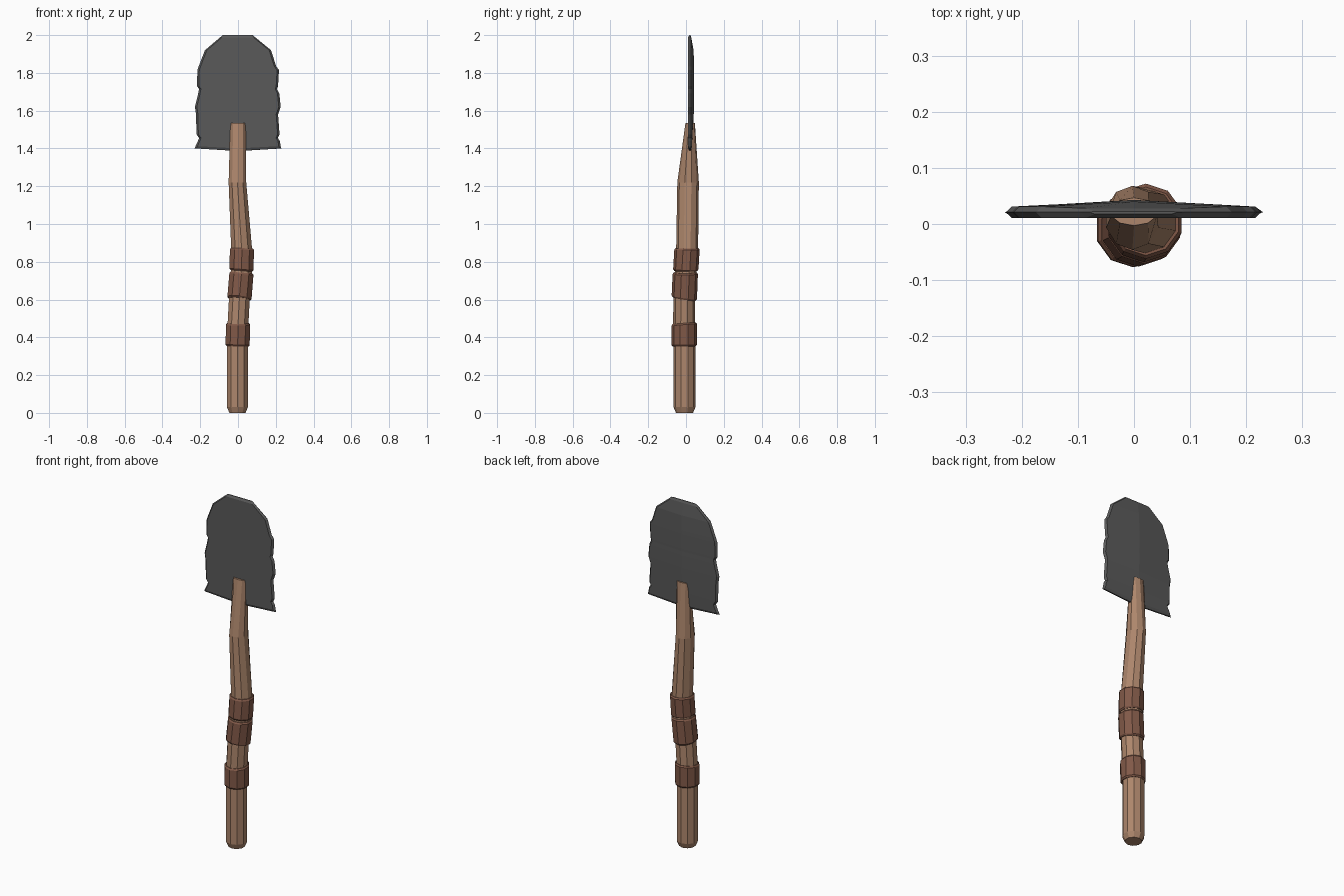
import bpy, bmesh
from math import cos, sin, pi


def material(name, rgb):
    m = bpy.data.materials.new(name)
    m.diffuse_color = (*rgb, 1)
    return m


def loft(name, rings, mat):
    """Skin a stack of equal-length point rings and cap both ends."""
    bm = bmesh.new()
    rows = [[bm.verts.new(p) for p in ring] for ring in rings]
    n = len(rows[0])
    for a, b in zip(rows, rows[1:]):
        for i in range(n):
            j = (i + 1) % n
            bm.faces.new((a[i], a[j], b[j], b[i]))
    bm.faces.new(rows[0])
    bm.faces.new(rows[-1])
    bmesh.ops.recalc_face_normals(bm, faces=bm.faces)
    me = bpy.data.meshes.new(name)
    bm.to_mesh(me)
    bm.free()
    me.materials.append(mat)
    ob = bpy.data.objects.new(name, me)
    bpy.context.collection.objects.link(ob)
    return ob


def ring(z, cx, cy, rx, ry, tilt=(0, 0), n=10):
    """Ellipse of n points, optionally tilted out of the horizontal."""
    pts = []
    for i in range(n):
        a = 2 * pi * (i + 0.5) / n
        x, y = rx * cos(a), ry * sin(a)
        pts.append((cx + x, cy + y, z + tilt[0] * x + tilt[1] * y))
    return pts


wood = material("wood", (0.42, 0.24, 0.15))
leather = material("leather", (0.22, 0.10, 0.065))
iron = material("iron", (0.10, 0.10, 0.10))

# Crooked wooden handle, flattened to a wedge at the blade
handle = [
    (0.00, -0.003, -0.008, 0.045, 0.045),
    (0.03, -0.003, -0.008, 0.058, 0.058),
    (0.35, -0.003, -0.008, 0.058, 0.058),
    (0.47, 0.000, -0.010, 0.058, 0.058),
    (0.60, 0.007, -0.009, 0.058, 0.058),
    (0.74, 0.018, -0.002, 0.058, 0.058),
    (0.87, 0.019, 0.006, 0.058, 0.058),
    (1.22, -0.003, 0.011, 0.049, 0.057),
    (1.535, 0.000, 0.022, 0.043, 0.025),
]
loft("handle", [ring(*r) for r in handle], wood)


# Leather grip bands with chamfered rims: (z, x, y, tilt) at bottom and top
def band(name, bottom, top, r=0.067):
    (z0, x0, y0, t0), (z1, x1, y1, t1) = bottom, top
    c = 0.008
    loft(name, [ring(z0, x0, y0, r - 0.006, r - 0.006, t0),
                ring(z0 + c, x0, y0, r, r, t0),
                ring(z1 - c, x1, y1, r, r, t1),
                ring(z1, x1, y1, r - 0.006, r - 0.006, t1)], leather)


band("lower_band", (0.352, -0.002, -0.010, (-0.03, 0)),
     (0.475, 0.000, -0.010, (0, 0.08)))
band("middle_band", (0.603, 0.008, -0.009, (-0.08, -0.15)),
     (0.743, 0.018, -0.004, (-0.08, 0)))
band("upper_band", (0.752, 0.018, -0.001, (-0.08, 0)),
     (0.872, 0.021, 0.005, (-0.03, 0)))

# Blade outline with nicked edges: z, left x, right x, back y at the centre
outline = [
    (1.400, -0.230, 0.230, 0.030),
    (1.440, -0.212, 0.221, 0.033),
    (1.455, -0.206, 0.211, 0.034),
    (1.475, -0.220, 0.220, 0.035),
    (1.580, -0.222, 0.212, 0.041),
    (1.620, -0.228, 0.226, 0.042),
    (1.690, -0.211, 0.219, 0.043),
    (1.715, -0.206, 0.207, 0.043),
    (1.730, -0.217, 0.212, 0.043),
    (1.815, -0.215, 0.217, 0.043),
    (1.835, -0.208, 0.202, 0.043),
    (1.920, -0.175, 0.175, 0.040),
    (1.988, -0.095, 0.092, 0.028),
]


def blade_row(z, xl, xr, back, dip=0.0, thin=1.0):
    e, b = 0.021, 0.010
    f, s = e - 0.010 * thin, e + min(0.010, back - e) * thin
    m = e + (back - e) * thin
    return [(xl, e, z), (xl + b, f, z), (0, f, z - dip), (xr - b, f, z),
            (xr, e, z), (xr - b, s, z), (0, m, z - dip), (xl + b, s, z)]


rows = [blade_row(*outline[0], dip=0.014, thin=0.4)]
rows.append(blade_row(1.412, -0.225, 0.226, 0.031, dip=0.012))
rows += [blade_row(*o) for o in outline[1:]]
rows.append(blade_row(2.0, -0.080, 0.078, 0.026, thin=0.3))
loft("blade", rows, iron)
